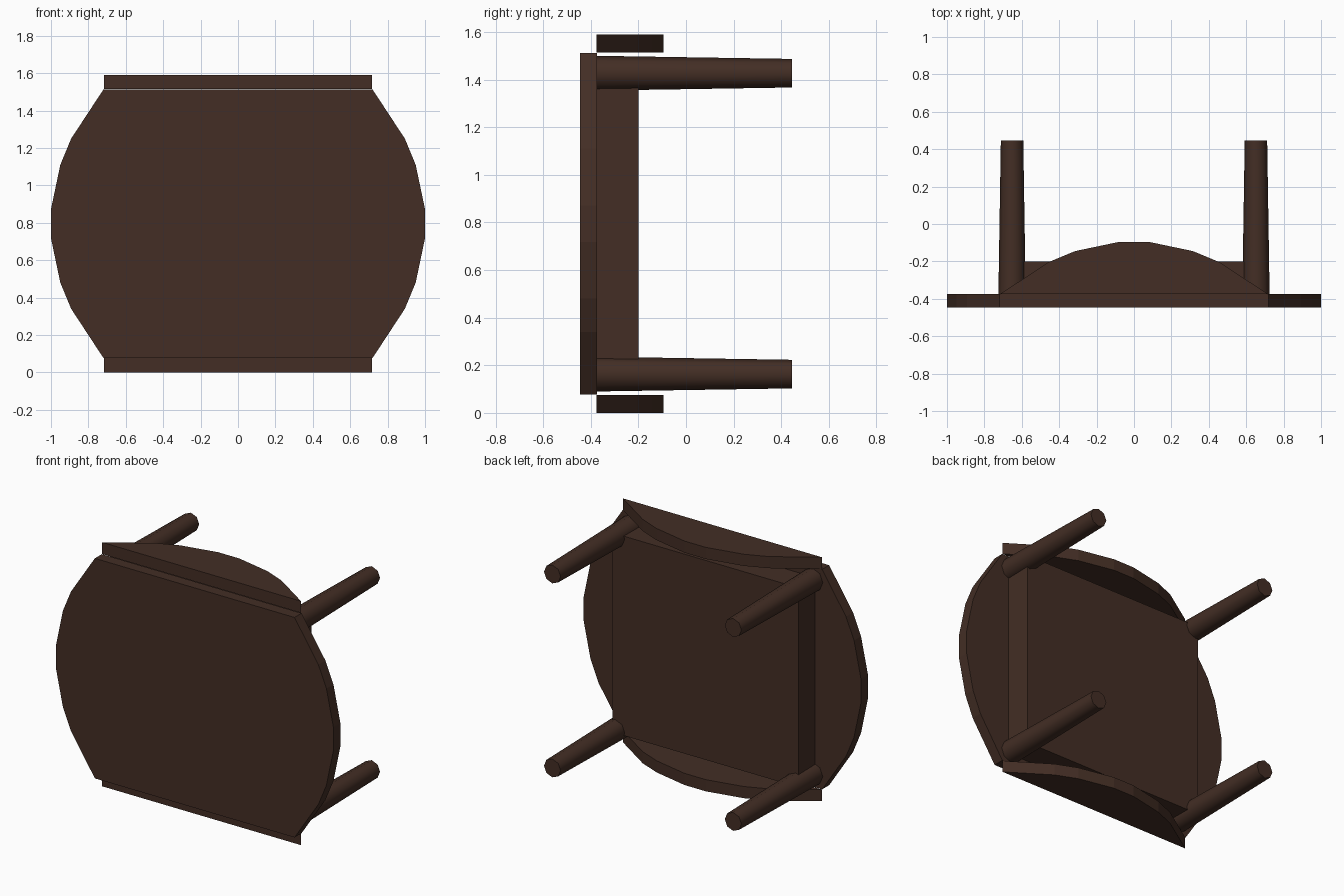
import bpy, bmesh
from mathutils import Matrix, Vector

if "Cube" in bpy.data.objects:
    bpy.data.objects.remove(bpy.data.objects["Cube"])

wood = bpy.data.materials.new("dark brown wood")
wood.diffuse_color = (0.056, 0.027, 0.018, 1)
wood.use_nodes = True
wood.node_tree.nodes["Principled BSDF"].inputs["Base Color"].default_value = wood.diffuse_color

MID = 0.795                      # height of the table's centre line
FRONT, BACK = -0.446, -0.374     # faces of the table top
# Curved leaf edge: position along the hinge, distance out from it
CURVE = [(-0.717, 0), (-0.455, 0.172), (-0.315, 0.23), (-0.077, 0.28),
         (0.077, 0.28), (0.315, 0.23), (0.455, 0.172), (0.717, 0)]


def finish(name, bm):
    bmesh.ops.recalc_face_normals(bm, faces=bm.faces)
    mesh = bpy.data.meshes.new(name)
    bm.to_mesh(mesh)
    bm.free()
    mesh.materials.append(wood)
    obj = bpy.data.objects.new(name, mesh)
    bpy.context.collection.objects.link(obj)
    return obj


def slab(name, points, depth):
    """Extrude a flat outline along the depth vector."""
    bm = bmesh.new()
    face = bm.faces.new([bm.verts.new(p) for p in points])
    new = bmesh.ops.extrude_face_region(bm, geom=[face], use_keep_orig=True)["geom"]
    bmesh.ops.translate(bm, vec=depth, verts=[g for g in new if isinstance(g, bmesh.types.BMVert)])
    return finish(name, bm)


# Table top with the two raised curved leaves
outline = [(0.72 + d, FRONT, MID + t) for t, d in CURVE]
outline += [(-0.72 - d, FRONT, MID - t) for t, d in CURVE]
slab("table_top", outline, Vector((0, BACK - FRONT, 0)))

# Folded leaves on the two long edges
for name, z in (("lower_leaf", 0.0), ("upper_leaf", 1.514)):
    slab(name, [(t, BACK - 0.001 + d, z) for t, d in CURVE], Vector((0, 0, 0.076)))

# Solid apron block under the top
bm = bmesh.new()
bmesh.ops.create_cube(bm, size=1, matrix=Matrix.Translation((0, (BACK - 0.2) / 2, MID))
                      @ Matrix.Diagonal((1.34, -0.2 - BACK, 1.30, 1)))
finish("apron", bm)

# Four tapered round legs
length = 0.446 - BACK
for sx, side in ((-1, "left"), (1, "right")):
    for sz, level in ((-1, "lower"), (1, "upper")):
        bm = bmesh.new()
        bmesh.ops.create_cone(bm, cap_ends=True, segments=8, radius1=0.06, radius2=0.073, depth=length,
                              matrix=Matrix.Translation((sx * 0.652, BACK + length / 2, MID + sz * 0.632))
                              @ Matrix.Rotation(1.5707963, 4, "X"))
        leg = finish(f"{level}_{side}_leg", bm)
        bpy.context.view_layer.objects.active = leg
        bpy.ops.object.select_all(action="DESELECT")
        leg.select_set(True)
        bpy.ops.object.shade_smooth_by_angle(angle=0.9)
